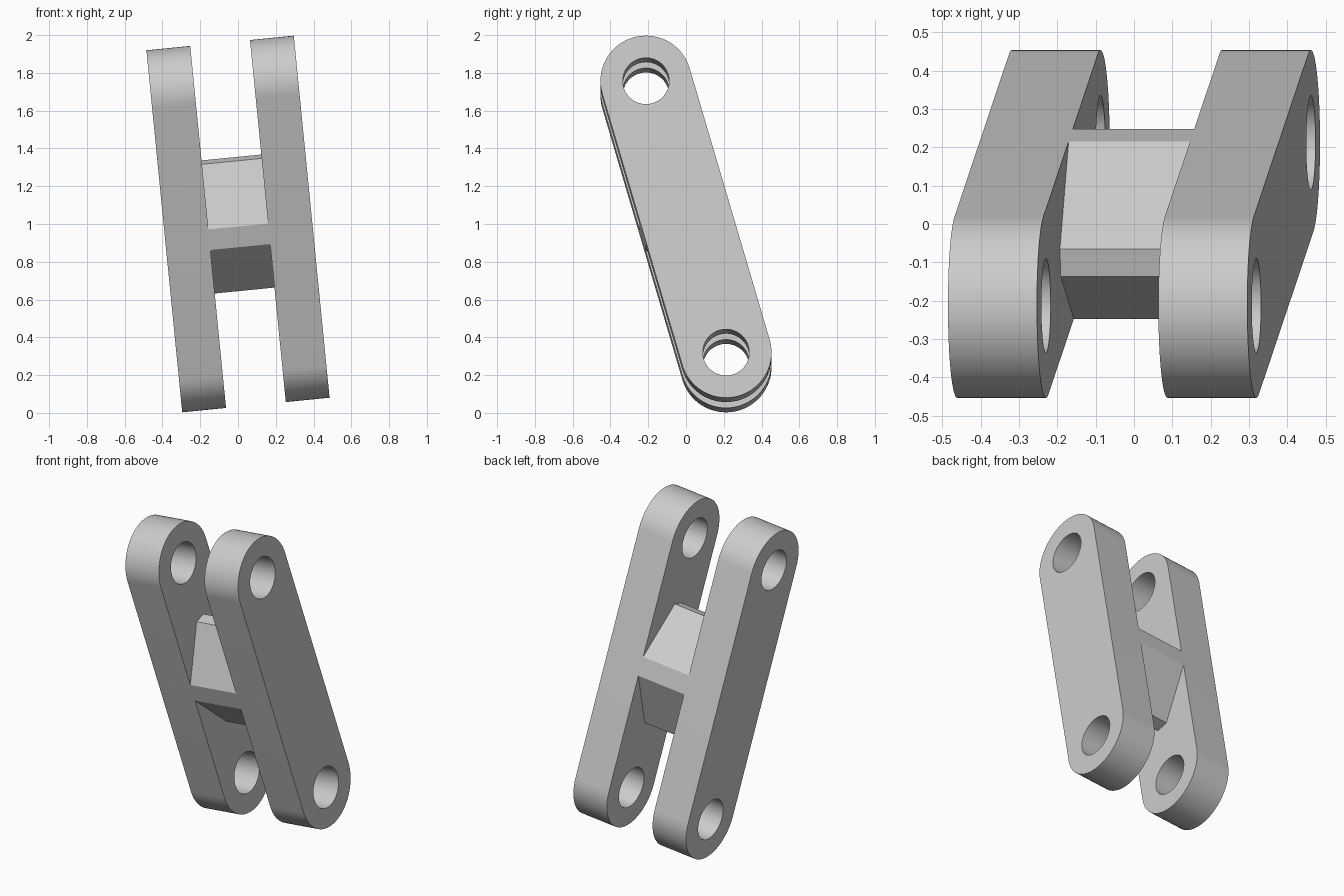
import bpy, bmesh
from math import sin, cos, pi, radians
from mathutils import Matrix

cube = bpy.data.objects.get("Cube")
if cube:
    bpy.data.objects.remove(cube, do_unlink=True)

INNER, OUTER = 0.159, 0.392      # plate faces, measured from the middle
HALF_SPAN = 0.7525               # middle to hole centre
RADIUS, HOLE = 0.241, 0.123
SEGMENTS = 48
POSE = (Matrix.Translation((0, 0, 1)) @ Matrix.Rotation(radians(-5.65), 4, 'Y')
        @ Matrix.Rotation(radians(16.36), 4, 'X'))

grey = bpy.data.materials.new("light_grey")
grey.use_nodes = True
colour = (0.6, 0.6, 0.6, 1)
grey.diffuse_color = colour
grey.node_tree.nodes["Principled BSDF"].inputs["Base Color"].default_value = colour


def prism(name, profile, x0, x1):
    """Extrude a (y, z) outline from x0 to x1."""
    bm = bmesh.new()
    face = bm.faces.new([bm.verts.new((x0, y, z)) for y, z in profile])
    result = bmesh.ops.extrude_face_region(bm, geom=[face])
    moved = [v for v in result["geom"] if isinstance(v, bmesh.types.BMVert)]
    bmesh.ops.translate(bm, verts=moved, vec=(x1 - x0, 0, 0))
    bmesh.ops.recalc_face_normals(bm, faces=bm.faces)
    mesh = bpy.data.meshes.new(name)
    bm.to_mesh(mesh)
    bm.free()
    mesh.materials.append(grey)
    obj = bpy.data.objects.new(name, mesh)
    bpy.context.collection.objects.link(obj)
    return obj


def arc(radius, z, start, end, steps):
    angles = [start + (end - start) * i / steps for i in range(steps + 1)]
    return [(radius * cos(a), z + radius * sin(a)) for a in angles]


def activate(obj):
    bpy.ops.object.select_all(action='DESELECT')
    obj.select_set(True)
    bpy.context.view_layer.objects.active = obj


# Two round-ended plates, each drilled at both ends
capsule = (arc(RADIUS, HALF_SPAN, 0, pi, SEGMENTS)
           + arc(RADIUS, -HALF_SPAN, pi, 2 * pi, SEGMENTS))
for name, side in (("left_plate", 1), ("right_plate", -1)):
    plate = prism(name, capsule, side * INNER, side * OUTER)
    activate(plate)
    for z in (HALF_SPAN, -HALF_SPAN):
        circle = arc(HOLE, z, 0, 2 * pi, SEGMENTS)[:-1]
        cutter = prism("hole_cutter", circle, -1, 1)
        cutter.hide_render = True
        cut = plate.modifiers.new("hole", 'BOOLEAN')
        cut.operation = 'DIFFERENCE'
        cut.solver = 'EXACT'
        cut.object = cutter
        bpy.ops.object.modifier_apply(modifier=cut.name)
        bpy.data.objects.remove(cutter, do_unlink=True)
    bpy.ops.object.shade_smooth_by_angle(angle=radians(30))
    plate.matrix_world = POSE

# Faceted web joining the plates, flush with their long edges
TIP_W, TIP_L, BAND = 0.037, 0.358, 0.057
half = [(RADIUS, -BAND), (RADIUS, BAND), (TIP_W, TIP_L), (-TIP_W, TIP_L)]
web = prism("cross_web", half + [(-y, -z) for y, z in half], -INNER, INNER)
web.matrix_world = POSE
